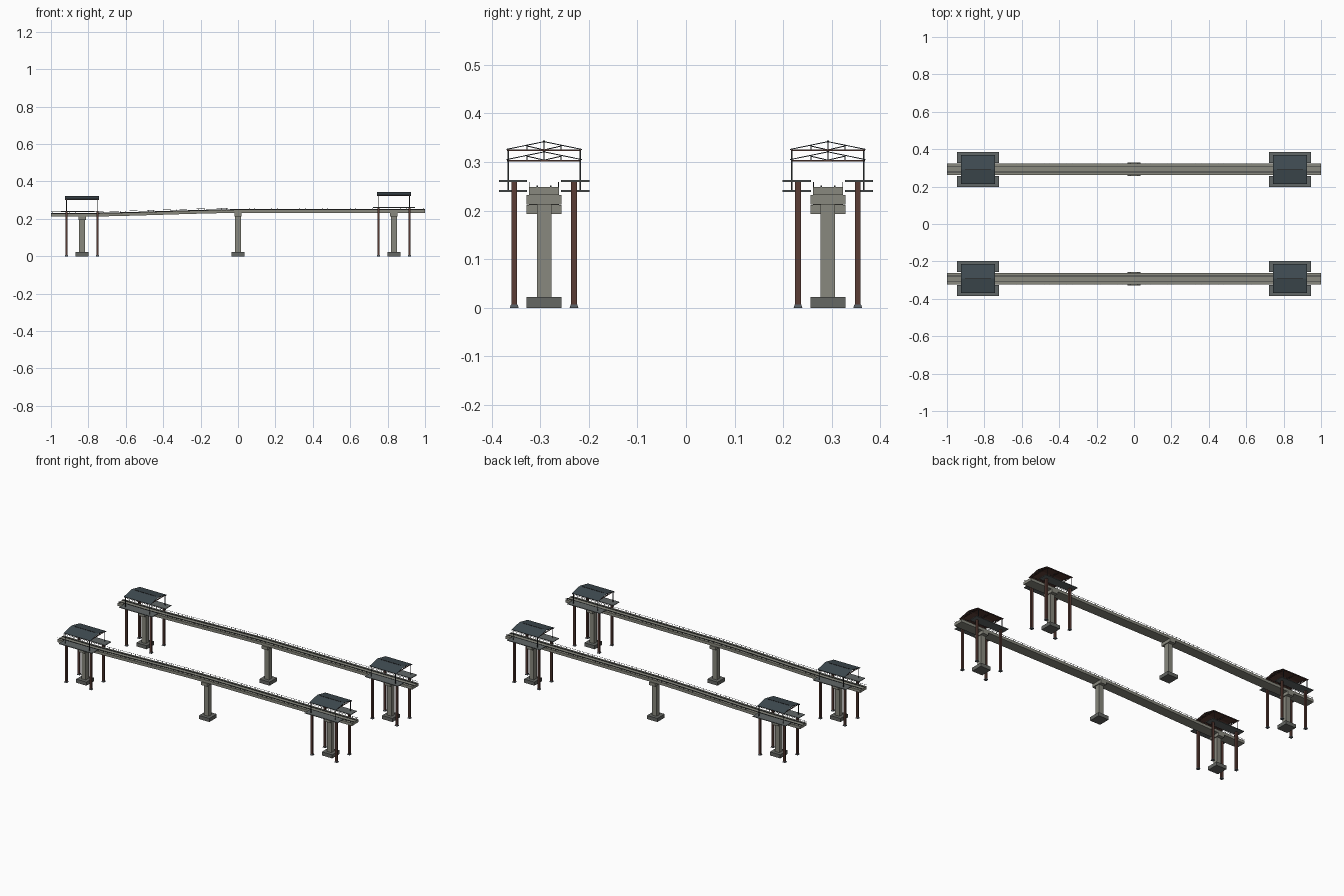
import bpy, bmesh, math
from mathutils import Vector

if "Cube" in bpy.data.objects:
    bpy.data.objects.remove(bpy.data.objects["Cube"])


def material(name, r, g, b):
    m = bpy.data.materials.new(name)
    m.diffuse_color = (r, g, b, 1)
    m.use_nodes = True
    m.node_tree.nodes["Principled BSDF"].inputs["Base Color"].default_value = m.diffuse_color
    return m


CONCRETE = material("warm grey concrete", 0.25, 0.25, 0.21)
FOOTING = material("dark concrete", 0.13, 0.135, 0.125)
STEEL = material("dark steel", 0.03, 0.033, 0.036)
RUST = material("red brown steel", 0.10, 0.045, 0.035)
SLATE = material("slate roof", 0.05, 0.07, 0.082)
PLATFORM = material("platform grey", 0.12, 0.135, 0.135)
BASE = material("blue grey base", 0.09, 0.105, 0.12)


def finish(name, bm, mats):
    bmesh.ops.recalc_face_normals(bm, faces=bm.faces)
    me = bpy.data.meshes.new(name)
    bm.to_mesh(me)
    bm.free()
    for m in mats:
        me.materials.append(m)
    ob = bpy.data.objects.new(name, me)
    bpy.context.collection.objects.link(ob)
    return ob


def add_box(bm, x0, x1, y0, y1, z0, z1, taper=1.0):
    cx, cy = (x0 + x1) / 2, (y0 + y1) / 2
    for v in bmesh.ops.create_cube(bm, size=1)["verts"]:
        s = taper if v.co.z > 0 else 1
        v.co = Vector((cx + v.co.x * (x1 - x0) * s, cy + v.co.y * (y1 - y0) * s,
                       z0 + (v.co.z + 0.5) * (z1 - z0)))


def box(name, mat, *dims, taper=1.0):
    bm = bmesh.new()
    add_box(bm, *dims, taper=taper)
    return finish(name, bm, [mat])


def add_bar(bm, a, b, w):
    """Square bar between two points."""
    a, b = Vector(a), Vector(b)
    q = (b - a).to_track_quat('Z', 'X')
    for v in bmesh.ops.create_cube(bm, size=1)["verts"]:
        v.co = (a + b) / 2 + q @ Vector((v.co.x * w, v.co.y * w, v.co.z * (b - a).length))


def deck_z(x):
    """Height of the deck top: low station, eased ramp, high station."""
    t = min(max((x + 0.8) / 0.8, 0), 1)
    return 0.229 + 0.02 * (0.5 * t + 0.5 * t * t * (3 - 2 * t))


STATIONS = [-1, -0.8] + [-0.8 + 0.05 * i for i in range(1, 16)] + [0, 1]


def sweep(name, mat, profile):
    """Sweep a (y, z above deck) profile along the track."""
    bm = bmesh.new()
    rings = [[bm.verts.new((x, y, deck_z(x) + z)) for y, z in profile] for x in STATIONS]
    n = len(profile)
    for a, b in zip(rings, rings[1:]):
        for i in range(n):
            bm.faces.new((a[i], a[(i + 1) % n], b[(i + 1) % n], b[i]))
    bm.faces.new(rings[0])
    bm.faces.new(rings[-1])
    return finish(name, bm, [mat])


def rect(y, w, z0, z1):
    return [(y - w / 2, z0), (y + w / 2, z0), (y + w / 2, z1), (y - w / 2, z1)]


def station(c, x, z):
    """Shelter, platforms and columns; z is the platform top."""
    for s in (-1, 1):
        ys = sorted((c + s * 0.035, c + s * 0.093))
        box("platform", PLATFORM, x - 0.112, x + 0.112, *ys, z - 0.004, z)
        for dx in (-0.083, 0.083):
            y = c + s * 0.0615
            box("platform_column", RUST, x + dx - 0.006, x + dx + 0.006,
                y - 0.006, y + 0.006, 0.005, z - 0.004)
            box("column_base", BASE, x + dx - 0.009, x + dx + 0.009,
                y - 0.009, y + 0.009, 0, 0.007, taper=0.75)
    # gabled roof, slate above and brown below
    eave, ridge, half = z + 0.064, z + 0.080, 0.078
    bm = bmesh.new()
    sec = [(-half, eave), (0, ridge), (half, eave),
           (half, eave - 0.002), (0, ridge - 0.002), (-half, eave - 0.002)]
    ends = [[bm.verts.new((x + dx, c + y, h)) for y, h in sec] for dx in (-0.091, 0.091)]
    for i in range(6):
        j = (i + 1) % 6
        bm.faces.new((ends[0][i], ends[0][j], ends[1][j], ends[1][i]))
    for e in ends:
        bm.faces.new((e[0], e[1], e[4], e[5]))
        bm.faces.new((e[1], e[2], e[3], e[4]))
    bmesh.ops.recalc_face_normals(bm, faces=bm.faces)
    for f in bm.faces:
        f.material_index = 1 if f.normal.z < -0.5 else 0
    finish("shelter_roof", bm, [SLATE, RUST])
    box("roof_ridge_cap", STEEL, x - 0.07, x + 0.07, c - 0.002, c + 0.002, ridge - 0.001, ridge + 0.001)
    # posts and trusses
    frame, chord = bmesh.new(), bmesh.new()
    for dx in (-0.083, 0, 0.083):
        px = x + dx
        add_bar(chord, (px, c - 0.076, eave - 0.003), (px, c + 0.076, eave - 0.003), 0.003)
        add_bar(frame, (px, c, eave - 0.003), (px, c, ridge - 0.002), 0.002)
        for s in (-1, 1):
            add_bar(frame, (px, c, eave - 0.002), (px, c + s * 0.035, eave + 0.006), 0.002)
            add_bar(frame, (px, c + s * 0.035, eave - 0.002), (px, c + s * 0.035, eave + 0.007), 0.002)
            if dx:
                add_bar(frame, (px, c + s * 0.074, z), (px, c + s * 0.074, eave - 0.002), 0.003)
    for s in (-1, 1):
        y = c + s * 0.074
        add_bar(chord, (x - 0.09, y, eave - 0.003), (x + 0.09, y, eave - 0.003), 0.003)
    finish("shelter_frame", frame, [STEEL])
    finish("roof_beams", chord, [RUST])


for c in (-0.292, 0.292):
    # guideway deck
    sweep("track_deck", CONCRETE, rect(c, 0.062, -0.017, 0))
    for s in (-1, 1):
        sweep("running_rail", STEEL, rect(c + s * 0.014, 0.003, 0, 0.003))
        sweep("edge_rail", STEEL, rect(c + s * 0.0295, 0.0012, 0.0085, 0.0097))
    posts = bmesh.new()
    for i in range(67):
        x = -0.99 + i * 0.03
        for s in (-1, 1):
            y = c + s * 0.0295
            add_box(posts, x - 0.0007, x + 0.0007, y - 0.0007, y + 0.0007, deck_z(x), deck_z(x) + 0.009)
    finish("edge_rail_posts", posts, [STEEL])
    # piers
    for x in (-0.834, 0, 0.834):
        top = deck_z(x) - 0.017
        box("pier_footing", FOOTING, x - 0.035, x + 0.035, c - 0.036, c + 0.036, 0, 0.022)
        box("pier_shaft", CONCRETE, x - 0.015, x + 0.015, c - 0.015, c + 0.015, 0.022, top - 0.018)
        box("pier_cap", CONCRETE, x - 0.02, x + 0.02, c - 0.036, c + 0.036, top - 0.019, top)
    station(c, -0.834, 0.242)
    station(c, 0.834, 0.263)
